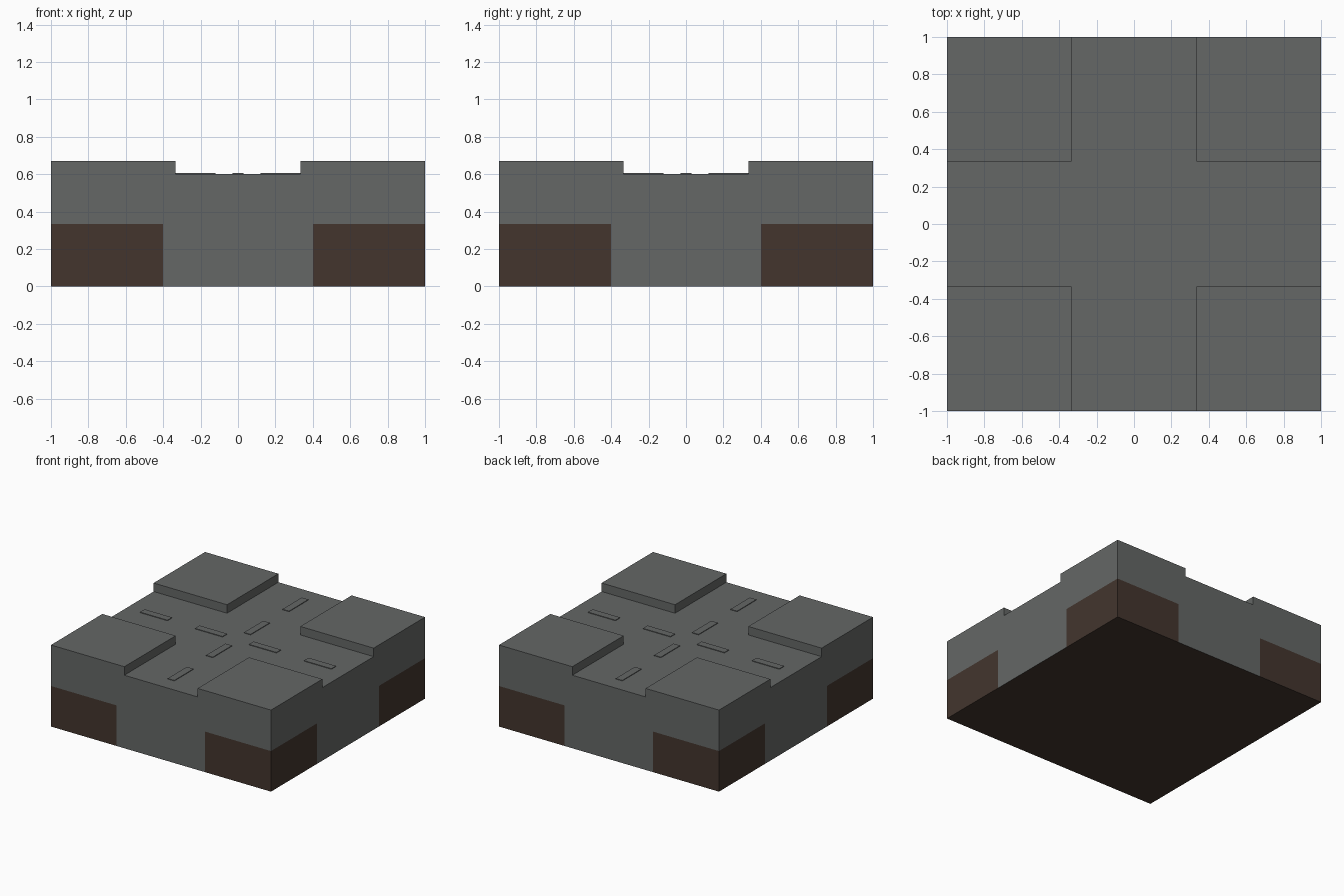
import bpy, bmesh
from mathutils import Vector

if "Cube" in bpy.data.objects:
    bpy.data.objects.remove(bpy.data.objects["Cube"])

HEIGHT, ROAD_Z, DIRT_Z = 0.67, 0.60, 0.333
KERB, DIRT_X = 0.333, 0.402


def material(name, rgb):
    m = bpy.data.materials.new(name)
    m.diffuse_color = (*rgb, 1.0)
    m.use_nodes = True
    m.node_tree.nodes["Principled BSDF"].inputs["Base Color"].default_value = m.diffuse_color
    return m


stone = material("grey stone", (0.128, 0.136, 0.133))
dirt = material("dark brown dirt", (0.056, 0.036, 0.027))


def add_object(name, bm, mats):
    mesh = bpy.data.meshes.new(name)
    bmesh.ops.recalc_face_normals(bm, faces=bm.faces[:])
    bm.to_mesh(mesh)
    bm.free()
    for m in mats:
        mesh.materials.append(m)
    obj = bpy.data.objects.new(name, mesh)
    bpy.context.collection.objects.link(obj)
    return obj


def box(x0, x1, y0, y1, z0, z1):
    bm = bmesh.new()
    bmesh.ops.create_cube(bm, size=1.0)
    bmesh.ops.scale(bm, vec=(x1 - x0, y1 - y0, z1 - z0), verts=bm.verts)
    bmesh.ops.translate(bm, verts=bm.verts,
                        vec=((x0 + x1) / 2, (y0 + y1) / 2, (z0 + z1) / 2))
    return bm


# Tile body: block sliced along the kerbs and the dirt borders
bm = box(-1, 1, -1, 1, 0, ROAD_Z)
cuts = [((0, 0, DIRT_Z), (0, 0, 1))]
for s in (-1, 1):
    for d in (KERB, DIRT_X):
        cuts += [((s * d, 0, 0), (1, 0, 0)), ((0, s * d, 0), (0, 1, 0))]
for co, no in cuts:
    bmesh.ops.bisect_plane(bm, geom=bm.verts[:] + bm.edges[:] + bm.faces[:],
                           plane_co=Vector(co), plane_no=Vector(no))

# Raised corner pavements beside the crossing roads
bm.normal_update()
corners = []
for f in bm.faces:
    c = f.calc_center_median()
    if f.normal.z > 0.9 and abs(c.x) > KERB and abs(c.y) > KERB:
        corners.append(f)
res = bmesh.ops.extrude_face_region(bm, geom=corners)
raised = [g for g in res["geom"] if isinstance(g, bmesh.types.BMVert)]
bmesh.ops.translate(bm, verts=raised, vec=(0, 0, HEIGHT - ROAD_Z))

# Dirt on the underside and at the lower corners of each side
for f in bm.faces:
    c = f.calc_center_median()
    across = min(abs(c.x), abs(c.y))
    if c.z < 0.001 or (c.z < DIRT_Z and across > DIRT_X):
        f.material_index = 1
add_object("crossroad_tile", bm, [stone, dirt])

# Thin raised centre-line dashes on both roads
W, T = 0.03, 0.005
for i, (a, b) in enumerate([(-0.87, -0.62), (-0.37, -0.12), (0.12, 0.37), (0.62, 0.87)]):
    add_object(f"road_dash_x_{i + 1}", box(a, b, -W, W, ROAD_Z, ROAD_Z + T), [stone])
    add_object(f"road_dash_y_{i + 1}", box(-W, W, a, b, ROAD_Z, ROAD_Z + T), [stone])
